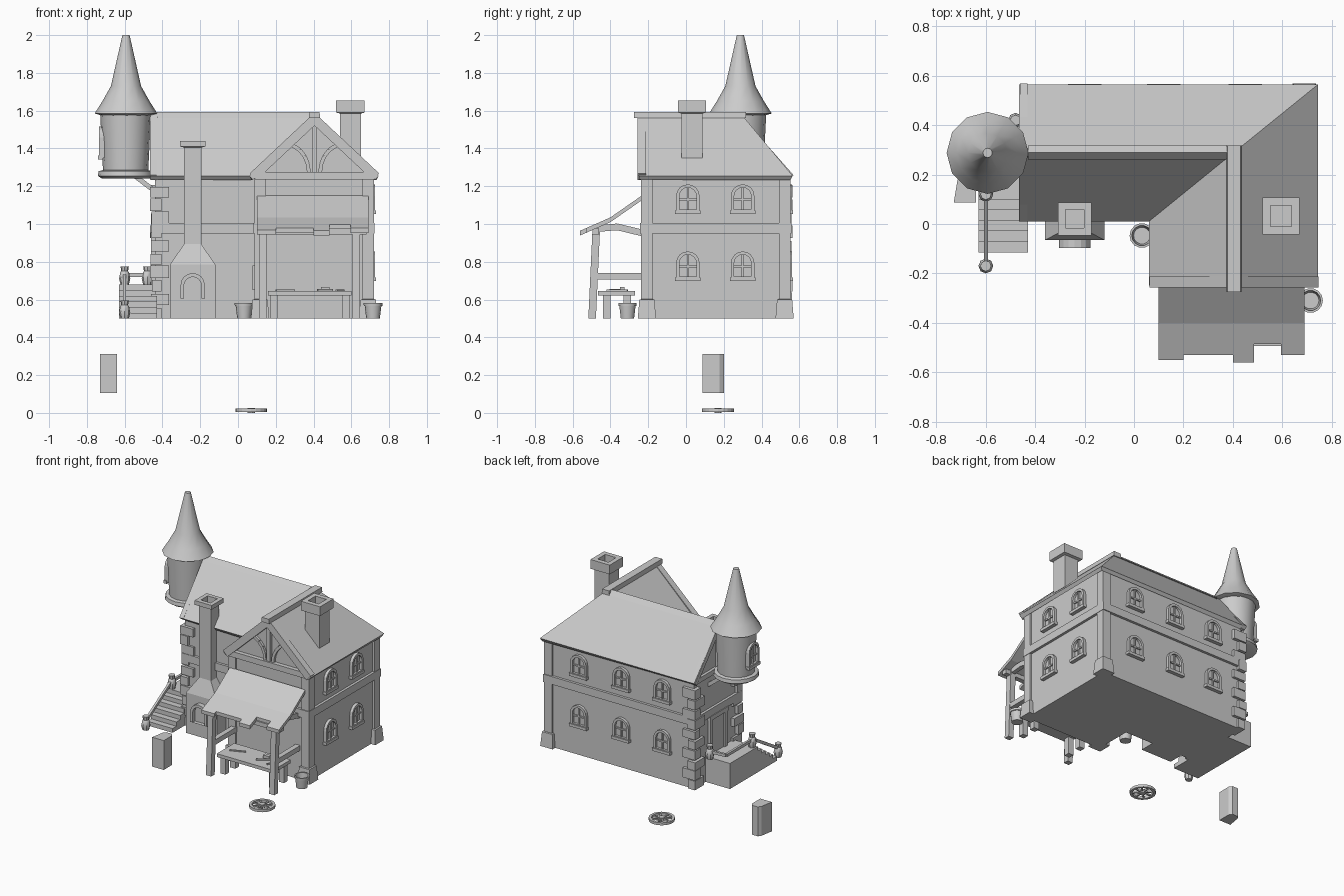
import bpy, bmesh, math, random
from mathutils import Vector, Matrix
random.seed(4)

def finish(name, bm, mat=None, smooth=False):
    bmesh.ops.remove_doubles(bm, verts=bm.verts, dist=1e-5)
    bmesh.ops.recalc_face_normals(bm, faces=bm.faces)
    me = bpy.data.meshes.new(name)
    bm.to_mesh(me); bm.free()
    if mat: me.transform(mat)
    if smooth:
        me.polygons.foreach_set("use_smooth", [True] * len(me.polygons))
        me.set_sharp_from_angle(angle=math.radians(38))
    ob = bpy.data.objects.new(name, me)
    bpy.context.collection.objects.link(ob)
    return ob

def hull(name, pts, mat=None):
    bm = bmesh.new()
    for p in pts: bm.verts.new(p)
    bmesh.ops.convex_hull(bm, input=bm.verts)
    bmesh.ops.dissolve_limit(bm, angle_limit=0.01, verts=bm.verts, edges=bm.edges)
    return finish(name, bm, mat)

def box(name, x0, x1, y0, y1, z0, z1, mat=None):
    return hull(name, [(x, y, z) for x in (x0, x1) for y in (y0, y1) for z in (z0, z1)], mat)

def place(axis, p, t):
    return {'x': (t, p[0], p[1]), 'y': (p[0], t, p[1]), 'z': (p[0], p[1], t)}[axis]

def prism(name, pts, axis, a, b, inner=None, mat=None):
    """Extruded outline; with inner outline it becomes a ring."""
    bm = bmesh.new()
    loops = [[bm.verts.new(place(axis, p, t)) for p in q] for q in ([pts, inner] if inner else [pts]) for t in (a, b)]
    pairs = [(0, 1)] if not inner else [(0, 1), (2, 3), (0, 2), (1, 3)]
    n = len(pts)
    for i, j in pairs:
        for k in range(n):
            m = (k + 1) % n
            bm.faces.new((loops[i][k], loops[i][m], loops[j][m], loops[j][k]))
    if not inner:
        bm.faces.new(loops[0]); bm.faces.new(loops[1])
    return finish(name, bm, mat)

def lathe(name, prof, cx, cy, n=12, smooth=True):
    bm = bmesh.new()
    off, k = (math.pi / 4, math.sqrt(2)) if n == 4 else (0, 1)
    rings = [[bm.verts.new((cx + r * k * math.cos(off + math.tau * i / n),
                            cy + r * k * math.sin(off + math.tau * i / n), z)) for i in range(n)] for r, z in prof]
    for a, b in zip(rings, rings[1:]):
        for i in range(n):
            bm.faces.new((a[i], a[(i + 1) % n], b[(i + 1) % n], b[i]))
    bm.faces.new(rings[0]); bm.faces.new(rings[-1])
    return finish(name, bm, None, smooth and n > 4)

def beam(name, p, q, w, h):
    p, q = Vector(p), Vector(q)
    d = q - p
    m = Matrix.Translation((p + q) / 2) @ d.to_track_quat('Y', 'Z').to_matrix().to_4x4()
    return box(name, -w / 2, w / 2, -d.length / 2, d.length / 2, -h / 2, h / 2, m)

def arch(w, h, n=8):
    s = h - w
    return [(w, 0)] + [(w * math.cos(math.pi * i / n), s + w * math.sin(math.pi * i / n)) for i in range(n + 1)] + [(-w, 0)]

def window(name, x, y, z, turn, w=0.062, h=0.15):
    m = Matrix.Translation((x, y, z)) @ Matrix.Rotation(math.radians(turn), 4, 'Z')
    prism(name + "_frame", arch(w, h), 'y', -0.02, 0.01,
          [(a, b + 0.016) for a, b in arch(w - 0.017, h - 0.033)], m)
    prism(name + "_pane", arch(w - 0.01, h - 0.01), 'y', -0.003, 0.01, None, m)
    box(name + "_mullion", -0.005, 0.005, -0.012, 0, 0.01, h - 0.01, m)
    box(name + "_bar", -w + 0.01, w - 0.01, -0.012, 0, 0.065, 0.075, m)
    box(name + "_sill", -w - 0.006, w + 0.006, -0.026, 0, -0.008, 0.012, m)

# Walls, storey band and gable walls
def l_plan(d):
    return [(-0.44 - d, 0.04 - d), (0.1 - d, 0.04 - d), (0.1 - d, -0.225 - d),
            (0.705 + d, -0.225 - d), (0.705 + d, 0.54 + d), (-0.44 - d, 0.54 + d)]
prism("walls", l_plan(0), 'z', 0.5, 1.26)
prism("storey_band", l_plan(0.018), 'z', 0.95, 1.005)
prism("left_gable_wall", [(0.03, 1.25), (0.55, 1.25), (0.29, 1.55)], 'x', -0.44, -0.4)
prism("wing_gable_wall", [(0.09, 1.25), (0.72, 1.25), (0.405, 1.55)], 'y', -0.22, -0.18)

# L-shaped roof with an outer hip and an inner valley
bm = bmesh.new()
A, J, W, BL, BR, FR, FL, V, ML = [bm.verts.new(p) for p in [
    (-0.465, 0.29, 1.585), (0.405, 0.29, 1.585), (0.405, -0.25, 1.585), (-0.465, 0.565, 1.255), (0.745, 0.565, 1.255),
    (0.745, -0.25, 1.255), (0.06, -0.25, 1.255), (0.06, 0.01, 1.255), (-0.465, 0.01, 1.255)]]
for f in ((A, BL, BR, J), (J, BR, FR, W), (W, FL, V, J), (J, V, ML, A)):
    bm.faces.new(f[::-1])
bm.normal_update()
flip = [f for f in bm.faces if f.normal.z < 0]
bmesh.ops.reverse_faces(bm, faces=flip)
me = bpy.data.meshes.new("roof"); bm.to_mesh(me); bm.free()
roof = bpy.data.objects.new("roof", me)
bpy.context.collection.objects.link(roof)
sol = roof.modifiers.new("thickness", 'SOLIDIFY')
sol.thickness = 0.028; sol.offset = -1
prism("main_ridge", [(0.262, 1.562), (0.29, 1.592), (0.318, 1.562)], 'x', -0.43, 0.43)
prism("wing_ridge", [(0.375, 1.56), (0.378, 1.592), (0.432, 1.592), (0.435, 1.56)], 'y', -0.275, 0.318)

# Timber framing of both gables
box("wing_tie_beam", 0.09, 0.72, -0.25, -0.2, 1.235, 1.275)
box("wing_king_post", 0.392, 0.418, -0.24, -0.2, 1.27, 1.53)
beam("left_tie_beam", (-0.445, 0.03, 1.255), (-0.445, 0.55, 1.255), 0.03, 0.035)
beam("left_king_post", (-0.445, 0.29, 1.25), (-0.445, 0.29, 1.53), 0.025, 0.025)
for s in (-1, 1):
    beam("wing_rafter", (0.405 + s * 0.325, -0.235, 1.25), (0.405, -0.235, 1.555), 0.045, 0.05)
    beam("left_rafter", (-0.447, 0.29 + s * 0.265, 1.245), (-0.447, 0.29, 1.545), 0.03, 0.04)
    arc = [(0.405 + s * (0.03 + 0.13 * (1 - math.cos(t))), 1.275 + 0.15 * math.sin(t)) for t in [i * 0.3 for i in range(6)]]
    for p, q in zip(arc, arc[1:]):
        beam("curved_brace", (p[0], -0.225, p[1]), (q[0], -0.225, q[1]), 0.025, 0.02)

# Corner columns with flared feet
for x, y in ((0.69, 0.522), (0.69, -0.207), (0.117, -0.207)):
    lathe("corner_column", [(0.048, 0.5), (0.04, 0.6), (0.03, 0.602), (0.03, 1.25)], x, y, 4)

# Alternating corner stones
for y, s in ((0.04, 1), (0.54, -1)):
    for i in range(10):
        z, e = 0.5 + i * 0.071, random.uniform(0, 0.012)
        lx, ly = (0.075, 0.04) if i % 2 else (0.035, 0.085)
        ya, yb = sorted((y - s * (0.012 + e), y + s * ly))
        box("corner_stone", -0.455 - e, -0.44 + lx, ya, yb, z, z + random.uniform(0.055, 0.069))

# Windows on the right and back walls
for z in (0.705, 1.06):
    for y in (0.01, 0.3):
        window("right_window", 0.705, y, z, 90)
    for x in (0.45, 0.12, -0.2):
        window("back_window", x, 0.54, z, 180)

# Corner turret with conical cap and braces
lathe("turret", [(0.125, 1.24), (0.147, 1.255), (0.143, 1.28), (0.12, 1.285), (0.135, 1.59)], -0.595, 0.29, 16)
lathe("turret_roof", [(0.13, 1.575), (0.166, 1.585), (0.125, 1.65), (0.08, 1.73), (0.019, 2.0)], -0.593, 0.288, 12)
window("turret_window", -0.716, 0.29, 1.35, -90, 0.056, 0.165)
for y in (0.21, 0.37):
    beam("turret_brace", (-0.54, y, 1.25), (-0.435, y, 1.17), 0.025, 0.025)

# Stone stairs, landing, door and railing
for i in range(6):
    box("stair_step", -0.63, -0.43, -0.115 + i * 0.043, 0.145, 0.5, 0.53 + i * 0.03)
box("landing", -0.63, -0.43, 0.1, 0.41, 0.5, 0.68)
box("door", -0.45, -0.43, 0.22, 0.36, 0.68, 0.92)
for y in (0.21, 0.37):
    box("door_jamb", -0.46, -0.43, y - 0.013, y + 0.013, 0.68, 0.94)
box("door_lintel", -0.463, -0.43, 0.19, 0.39, 0.925, 0.955)
for x, y, z in ((-0.6, -0.17, 0.5), (-0.6, 0.12, 0.68), (-0.48, 0.42, 0.68)):
    lathe("rail_post", [(0.022, z), (0.03, z + 0.03), (0.023, z + 0.065), (0.018, z + 0.07), (0.022, z + 0.095)], x, y, 8)
beam("stair_rail", (-0.6, -0.17, 0.56), (-0.6, 0.12, 0.735), 0.016, 0.02)
beam("landing_rail", (-0.6, 0.12, 0.73), (-0.6, 0.41, 0.73), 0.016, 0.02)
beam("landing_end_rail", (-0.6, 0.41, 0.73), (-0.48, 0.42, 0.73), 0.016, 0.02)

# Front oven with chimney
box("oven_base", -0.36, -0.12, -0.065, 0.06, 0.5, 0.785)
hull("oven_shoulder", [(x, y, 0.785) for x in (-0.36, -0.12) for y in (-0.065, 0.06)] +
     [(x, y, 0.895) for x in (-0.285, -0.195) for y in (-0.025, 0.065)])
lathe("oven_chimney", [(0.046, 0.89), (0.046, 1.405), (0.067, 1.41), (0.067, 1.44), (0.038, 1.44), (0.038, 1.37)], -0.24, 0.021, 4)
m = Matrix.Translation((-0.24, 0, 0.605))
prism("oven_mouth_rim", arch(0.064, 0.135), 'y', -0.098, -0.06, arch(0.046, 0.115), m)
prism("oven_mouth", arch(0.05, 0.118), 'y', -0.07, -0.06, None, m)

# Roof chimney
lathe("roof_chimney", [(0.056, 1.35), (0.056, 1.585), (0.075, 1.59), (0.075, 1.655), (0.042, 1.655), (0.042, 1.57)], 0.595, 0.032, 4)

# Awning made of planks with a ragged front edge
top = lambda y: 1.15 + (-0.235 - y) / 0.165 * -0.115 if y > -0.4 else 1.035 + (-0.4 - y) * -0.44
for x0, x1, ye in ((0.1, 0.2, -0.55), (0.2, 0.4, -0.53), (0.4, 0.485, -0.56), (0.485, 0.595, -0.485), (0.595, 0.69, -0.53)):
    ys = (-0.235, -0.32, -0.4, ye)
    prism("awning_plank", [(y, top(y)) for y in ys] + [(y, top(y) - 0.025) for y in ys[::-1]], 'x', x0, x1)
for x in (0.132, 0.625):
    beam("awning_post", (x, -0.497, 0.5), (x, -0.475, 0.975), 0.04, 0.04)
    box("awning_side_rail", x - 0.018, x + 0.018, -0.49, -0.22, 0.705, 0.74)
    for p, q in (((-0.48, 0.975), (-0.36, 0.985)), ((-0.365, 0.985), (-0.22, 0.95))):
        beam("awning_brace", (x, *p), (x, *q), 0.03, 0.035)
box("awning_beam", 0.11, 0.68, -0.495, -0.46, 0.945, 0.975)

# Work table with tools
box("table_top", 0.16, 0.6, -0.465, -0.27, 0.622, 0.645)
for x in (0.19, 0.57):
    for y in (-0.42, -0.31):
        box("table_leg", x - 0.02, x + 0.02, y - 0.02, y + 0.02, 0.5, 0.625)
beam("hammer_handle", (0.42, -0.4, 0.65), (0.5, -0.35, 0.65), 0.01, 0.01)
box("hammer_head", 0.44, 0.485, -0.35, -0.325, 0.645, 0.667)
beam("blade", (0.2, -0.38, 0.649), (0.3, -0.34, 0.649), 0.014, 0.006)
beam("tongs", (0.52, -0.42, 0.65), (0.56, -0.31, 0.65), 0.01, 0.008)
beam("hanging_tool", (0.085, -0.1, 0.65), (0.085, -0.1, 0.78), 0.015, 0.012)

# Buckets
for x, y in ((0.032, -0.047), (0.715, -0.31)):
    lathe("bucket", [(0.036, 0.5), (0.044, 0.565), (0.049, 0.567), (0.05, 0.582), (0.041, 0.582), (0.034, 0.515)], x, y, 14)

# Cart wheel lying flat
circ = lambda r, n=20: [(0.07 + r * math.cos(math.tau * i / n), 0.17 + r * math.sin(math.tau * i / n)) for i in range(n)]
prism("wheel_rim", circ(0.084), 'z', 0.004, 0.022, circ(0.066))
prism("wheel_hub", circ(0.02, 10), 'z', 0, 0.026)
for i in range(8):
    c, s = math.cos(i * math.pi / 4), math.sin(i * math.pi / 4)
    beam("wheel_spoke", (0.07 + 0.012 * c, 0.17 + 0.012 * s, 0.013), (0.07 + 0.07 * c, 0.17 + 0.07 * s, 0.013), 0.01, 0.01)

# Separate chamfered block
prism("loose_block", [(-0.73, 0.087), (-0.64, 0.087), (-0.64, 0.178), (-0.655, 0.2), (-0.7, 0.2), (-0.715, 0.178)], 'z', 0.105, 0.312)
